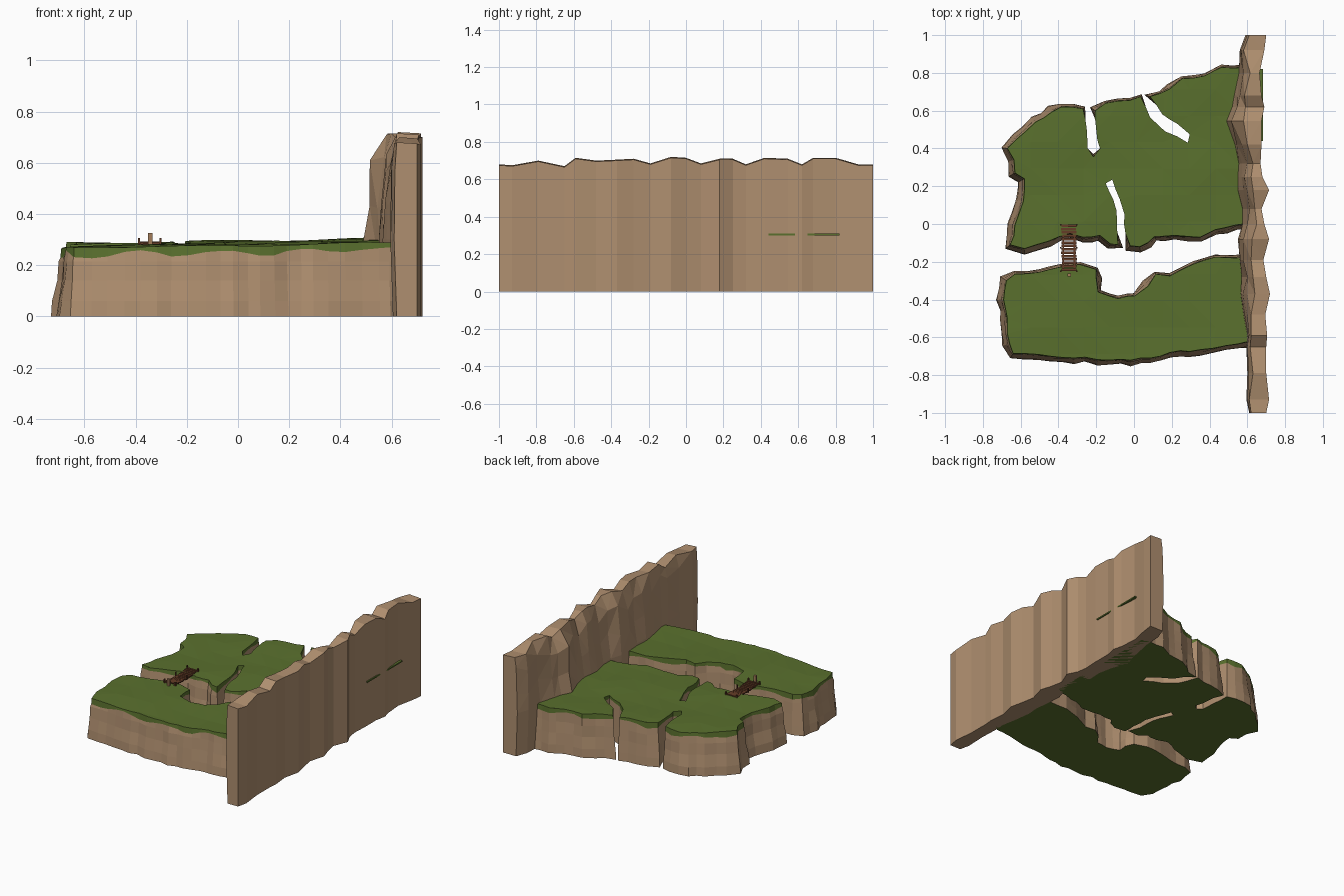
import bpy, bmesh, math, random
from mathutils import Vector
from mathutils.geometry import intersect_point_tri_2d

if "Cube" in bpy.data.objects:
    bpy.data.objects.remove(bpy.data.objects["Cube"])

random.seed(4)


def material(name, rgb):
    m = bpy.data.materials.new(name)
    m.diffuse_color = (*rgb, 1)
    m.use_nodes = True
    m.node_tree.nodes["Principled BSDF"].inputs["Base Color"].default_value = m.diffuse_color
    return m


ROCK = material("rock_brown", (0.43, 0.275, 0.16))
GRASS = material("grass_green", (0.102, 0.163, 0.027))
WOOD = material("dark_wood", (0.13, 0.045, 0.02))
POST = material("post_wood", (0.36, 0.2, 0.1))


def finish(bm, name, *mats):
    bmesh.ops.recalc_face_normals(bm, faces=bm.faces[:])
    me = bpy.data.meshes.new(name)
    bm.to_mesh(me)
    bm.free()
    for m in mats:
        me.materials.append(m)
    ob = bpy.data.objects.new(name, me)
    bpy.context.collection.objects.link(ob)
    return ob


def box(name, mat, centre, size):
    bm = bmesh.new()
    bmesh.ops.create_cube(bm, size=1)
    for v in bm.verts:
        v.co = Vector([c + a * s for c, a, s in zip(centre, v.co, size)])
    return finish(bm, name, mat)


def height(x, y):
    return (0.286 + 0.012 * y + 0.01 * x + 0.004 * math.sin(9 * x + 4 * y)
            + 0.003 * math.sin(13 * y - 5 * x))


def inside(p, poly):
    hit = False
    for a, b in zip(poly, poly[1:] + poly[:1]):
        if (a.y > p.y) != (b.y > p.y) and p.x < (b.x - a.x) * (p.y - a.y) / (b.y - a.y) + a.x:
            hit = not hit
    return hit


# Plateau: grass cap with a wavy overhanging rim, flared rock sides, flat underside
def plateau(name, pts):
    base = [Vector(p) for p in pts]
    out = []
    for a, b in zip(base, base[1:] + base[:1]):
        n = max(1, round((b - a).length / 0.06))
        if a.x > 0.6 and b.x > 0.6:
            n = 1
        for i in range(n):
            p = a.lerp(b, i / n)
            if i:
                p += Vector((random.uniform(-1, 1), random.uniform(-1, 1))) * 0.006
            out.append(p)
    n = len(out)
    area = sum(out[i - 1].cross(out[i]) for i in range(n))
    s = 1 if area > 0 else -1
    normals, flares = [], []
    for i in range(n):
        t = (out[(i + 1) % n] - out[i - 1]).normalized()
        nor = Vector((t.y, -t.x)) * s
        normals.append(nor)
        f = 0.03
        if nor.x < -0.5:
            f = 0.04
        elif nor.y > 0.5:
            f = 0.016
        if out[i].x > 0.6 or inside(out[i] + nor * 0.07, out):   # wall side or crack
            f = 0
        flares.append(f * random.uniform(0.7, 1.1))
    bm = bmesh.new()
    rings = []
    drop = [0.028 + 0.012 * math.sin(i * 1.1) + random.uniform(-0.004, 0.004) for i in range(n)]
    for kind, flare in (("top", 0), ("rim", 0.1), (0.215, 0.25), (0.14, 0.45), (0.06, 0.85), (0, 1)):
        ring = []
        for i, (p, nor) in enumerate(zip(out, normals)):
            d = flares[i] * flare
            if kind not in ("top", "rim", 0) and flares[i]:
                d += random.uniform(-0.003, 0.003)
            q = p + nor * d
            z = height(p.x, p.y)
            if kind == "rim":
                z -= drop[i]
            elif kind != "top":
                z = kind
            ring.append(bm.verts.new((q.x, q.y, z)))
        rings.append(ring)
    for k in range(len(rings) - 1):
        a, b = rings[k], rings[k + 1]
        for i in range(n):
            j = (i + 1) % n
            bm.faces.new((a[i], a[j], b[j], b[i])).material_index = 1 if k == 0 else 0
    bottom = bm.faces.new(rings[-1])
    bottom.material_index = 1
    # grass surface cut into a grid so that it can undulate
    bt = bmesh.new()
    bt.faces.new([bt.verts.new((p.x, p.y, 0)) for p in out])
    for axis in ((1, 0, 0), (0, 1, 0)):
        for k in range(-6, 7):
            bmesh.ops.bisect_plane(bt, geom=bt.verts[:] + bt.edges[:] + bt.faces[:],
                                   plane_co=Vector(axis) * (k * 0.14 + 0.013), plane_no=axis)
    bmesh.ops.triangulate(bt, faces=bt.faces[:])
    for v in bt.verts:
        v.co.z = height(v.co.x, v.co.y)
    finish(bt, name + "_grass_top", GRASS)
    bmesh.ops.triangulate(bm, faces=[bottom])
    finish(bm, name + "_cliff", ROCK, GRASS)


plateau("north_plateau", [
    (-.67, .40), (-.62, .45), (-.52, .54), (-.385, .62), (-.27, .61),
    (-.25, .50), (-.245, .40), (-.215, .355), (-.18, .40), (-.20, .50), (-.205, .60),
    (-.15, .64), (-.02, .655), (.035, .675),
    (.085, .565), (.165, .49), (.285, .43), (.295, .475), (.23, .53), (.15, .58), (.085, .675),
    (.19, .715), (.255, .77), (.375, .785), (.465, .83), (.63, .825), (.63, 0),
    (.54, -.005), (.43, -.03), (.35, -.07), (.215, -.06), (.11, -.065), (.03, -.12), (-.02, -.115),
    (-.045, -.05), (-.05, .05), (-.075, .13), (-.115, .235), (-.15, .215), (-.11, .13),
    (-.09, .03), (-.085, -.11), (-.125, -.105), (-.18, -.06), (-.27, -.07), (-.34, -.05),
    (-.45, -.09), (-.58, -.13), (-.655, -.11), (-.61, .05), (-.585, .12), (-.58, .24),
    (-.63, .27), (-.635, .34)])

plateau("south_plateau", [
    (-.675, -.30), (-.63, -.265), (-.5, -.255), (-.4, -.23), (-.285, -.215), (-.2, -.24),
    (-.2, -.29), (-.19, -.36), (-.085, -.395), (.005, -.38), (.075, -.33), (.115, -.265),
    (.19, -.275), (.32, -.21), (.43, -.175), (.54, -.18), (.64, -.16), (.64, -.62),
    (.55, -.635), (.35, -.665), (.19, -.68), (.085, -.71), (-.125, -.72), (-.26, -.705),
    (-.44, -.70), (-.64, -.685), (-.67, -.58), (-.67, -.5), (-.69, -.40)])

# Back wall: stations along y of (y, inner foot x, inner crest x, outer x, crest z)
STATIONS = [
    (-1, .61, .62, .70, .68), (-.93, .595, .61, .715, .675), (-.79, .60, .63, .70, .70),
    (-.65, .595, .615, .70, .67), (-.59, .60, .62, .705, .715), (-.48, .58, .62, .695, .70),
    (-.37, .565, .64, .72, .705), (-.28, .57, .63, .70, .71), (-.19, .56, .62, .685, .685),
    (-.08, .55, .625, .715, .72), (.0, .575, .65, .69, .715), (.08, .575, .64, .675, .685),
    (.18, .55, .63, .715, .71), (.25, .55, .62, .68, .71), (.32, .555, .63, .67, .68),
    (.42, .535, .60, .675, .715), (.545, .49, .58, .675, .71), (.62, .52, .59, .69, .68),
    (.68, .53, .585, .675, .715), (.8, .555, .615, .665, .715), (.92, .56, .58, .69, .68),
    (1, .59, .61, .70, .68)]
bm = bmesh.new()
rows = []
for y, foot, crest, outer, top in STATIONS:
    row = [(outer, 0), (foot + 0.01, 0), (foot, 0.3)]
    for f, t in ((0.63, 0.15), (0.86, 0.35)):
        row.append((foot + (crest - foot) * (t + random.uniform(-.15, .25)),
                    top * (f + random.uniform(-.04, .04))))
    row += [(crest, top), (outer, top - 0.005)]
    rows.append([bm.verts.new((x, y, z)) for x, z in row])
for a, b in zip(rows, rows[1:]):
    for i in range(len(a)):
        j = (i + 1) % len(a)
        bm.faces.new((a[i], a[j], b[j], b[i]))
bm.faces.new(rows[0])
bm.faces.new(rows[-1])
bmesh.ops.triangulate(bm, faces=bm.faces[:])
finish(bm, "rock_wall", ROCK)

# Grass ledge that shows on the outer side of the wall
box("grass_ledge", GRASS, (.64, .63, .305), (.085, .38, .009))

# Bridge: planks, side beams, corner posts and a marker post
N = 14
for i in range(N):
    t = (i + 0.5) / N
    box(f"plank_{i}", WOOD, (-.345 + random.uniform(-.003, .003), -.25 + .25 * t,
        .291 - .012 * math.sin(math.pi * t)), (.08, .0135, .007))
for side in (-1, 1):
    x = -.345 + side * .03
    box("bridge_beam", WOOD, (x, -.125, .279), (.009, .25, .009))
    for y in (-.25, -.125, -.004):
        box("bridge_post", WOOD, (-.345 + side * .042, y, .29), (.007, .007, .032))
box("marker_post", POST, (-.342, -.27, .3), (.018, .014, .052))
